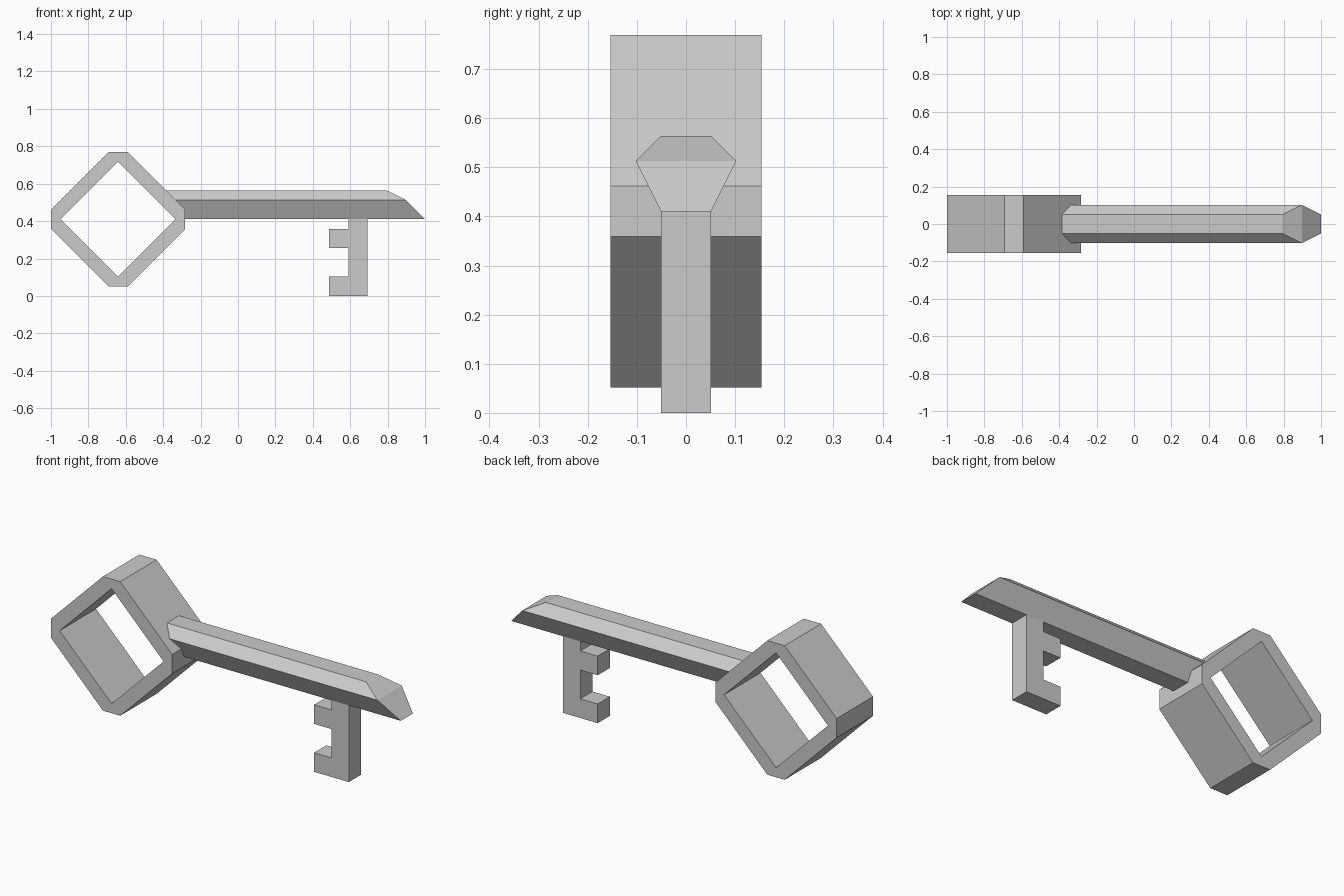
import bpy
import bmesh

if "Cube" in bpy.data.objects:
    bpy.data.objects.remove(bpy.data.objects["Cube"])

U = 2 / 39  # modelling grid: the key is 39 units long


def make_object(name, points, faces):
    """Points in grid units, x measured from the left end of the key."""
    bm = bmesh.new()
    verts = [bm.verts.new((x * U - 1, y * U, z * U)) for x, y, z in points]
    for f in faces:
        bm.faces.new([verts[i] for i in f])
    bmesh.ops.recalc_face_normals(bm, faces=bm.faces)
    mesh = bpy.data.meshes.new(name)
    bm.to_mesh(mesh)
    bm.free()
    obj = bpy.data.objects.new(name, mesh)
    bpy.context.collection.objects.link(obj)
    return obj


def loop_walls(a, b, n):
    """Quads joining two loops of n points that start at index a and b."""
    return [(a + i, a + (i + 1) % n, b + (i + 1) % n, b + i) for i in range(n)]


# Bow: diamond ring with clipped outer corners and a sharp inner opening
cx, cz = 7, 8
outer = [(-1, 7), (1, 7), (7, 1), (7, -1), (1, -7), (-1, -7), (-7, -1), (-7, 1)]
inner = [(0, 6), (6, 0), (0, -6), (-6, 0)]
points = [(cx + x, y, cz + z) for y in (-3, 3) for x, z in outer + inner]
faces = loop_walls(0, 12, 8) + loop_walls(8, 20, 4)
for s in (0, 12):
    for i in range(4):
        j = (i + 1) % 4
        faces.append((s + 2 * i, s + 2 * i + 1, s + 8 + i))
        faces.append((s + 2 * i + 1, s + 2 * j, s + 8 + j, s + 8 + i))
make_object("bow_ring", points, faces)

# Shaft: hexagonal bar, left end follows the ring, right end slopes to a tip
section = [(-1, 8), (1, 8), (2, 10), (1, 11), (-1, 11), (-2, 10)]
ends = ({8: 14, 10: 13, 11: 12}, {8: 39, 10: 37, 11: 35})
points = [(end[z], y, z) for end in ends for y, z in section]
faces = loop_walls(0, 6, 6)
for s in (0, 6):
    faces += [(s, s + 1, s + 2, s + 5), (s + 5, s + 2, s + 3, s + 4)]
make_object("shaft", points, faces)

# Bit: upright blade with two teeth pointing back to the bow
profile = [(29, 0), (33, 0), (33, 8), (31, 8), (31, 7), (29, 7),
           (29, 5), (31, 5), (31, 2), (29, 2)]
n = len(profile)
points = [(x, y, z) for y in (-1, 1) for x, z in profile]
faces = loop_walls(0, n, n) + [tuple(range(n)), tuple(range(n, 2 * n))]
make_object("key_bit", points, faces)
